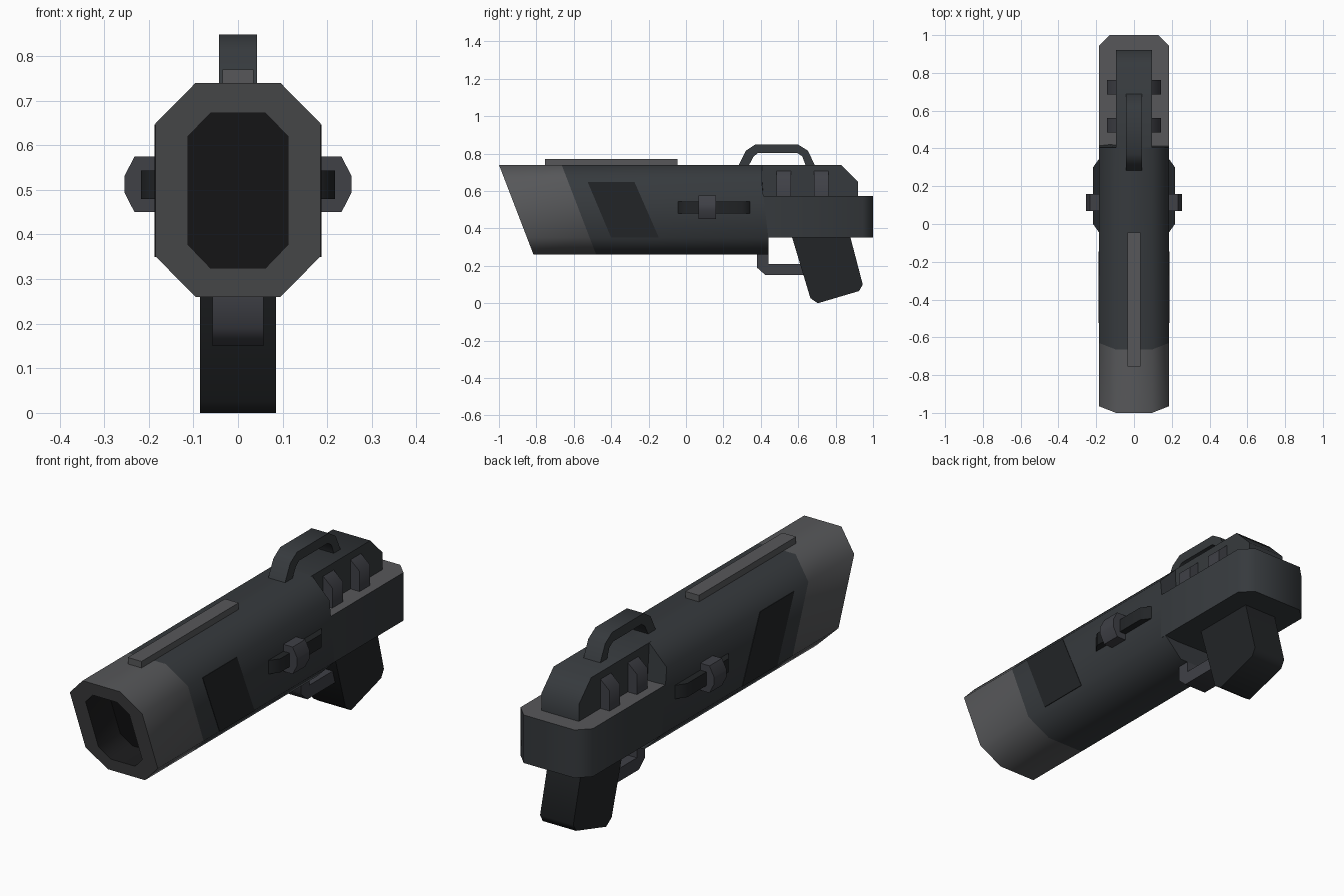
import bpy, bmesh, math

if "Cube" in bpy.data.objects:
    bpy.data.objects.remove(bpy.data.objects["Cube"])


def material(name, r, g, b):
    m = bpy.data.materials.new(name)
    m.diffuse_color = (r, g, b, 1)
    m.use_nodes = True
    m.node_tree.nodes["Principled BSDF"].inputs["Base Color"].default_value = m.diffuse_color
    return m


BODY = material("gunmetal", 0.037, 0.042, 0.047)
LIGHT = material("light_metal", 0.095, 0.097, 0.102)
DARK = material("dark_grip", 0.016, 0.018, 0.02)
BORE = material("bore_black", 0.012, 0.012, 0.013)
MID = material("mid_metal", 0.05, 0.052, 0.062)


def finish(name, bm, mat, mirror=False):
    bmesh.ops.recalc_face_normals(bm, faces=bm.faces)
    me = bpy.data.meshes.new(name)
    bm.to_mesh(me)
    bm.free()
    me.materials.append(mat)
    ob = bpy.data.objects.new(name, me)
    bpy.context.collection.objects.link(ob)
    bpy.ops.object.select_all(action='DESELECT')
    ob.select_set(True)
    bpy.context.view_layer.objects.active = ob
    bpy.ops.object.shade_smooth_by_angle(angle=math.radians(50))
    if mirror:
        ob.modifiers.new("mirror", 'MIRROR').use_mirror_merge = False
    return ob


def loft(name, rings, mat):
    """Skin consecutive rings of points and cap both ends."""
    bm = bmesh.new()
    vs = [[bm.verts.new(p) for p in r] for r in rings]
    n = len(vs[0])
    for a, b in zip(vs, vs[1:]):
        for i in range(n):
            j = (i + 1) % n
            bm.faces.new((a[i], a[j], b[j], b[i]))
    bm.faces.new(vs[0])
    bm.faces.new(vs[-1])
    return finish(name, bm, mat)


def prism(name, pts, axis, lo, hi, mat, mirror=False):
    """Extrude a 2D profile along one axis."""
    place = {'x': lambda a, b, t: (t, a, b),
             'y': lambda a, b, t: (a, t, b),
             'z': lambda a, b, t: (a, b, t)}[axis]
    bm = bmesh.new()
    face = bm.faces.new([bm.verts.new(place(a, b, lo)) for a, b in pts])
    ext = bmesh.ops.extrude_face_region(bm, geom=[face])
    for v in ext['geom']:
        if isinstance(v, bmesh.types.BMVert):
            v.co['xyz'.index(axis)] = hi
    return finish(name, bm, mat, mirror)


def octagon(w, wc, z0, z1, zc, y):
    """Chamfered section; the front cut leans back towards the bottom."""
    pts = [(wc, z1), (w, z1 - zc), (w, z0 + zc), (wc, z0)]
    pts += [(-a, b) for a, b in reversed(pts)]
    return [(a, y + (0.74 - b) * 0.385, b) for a, b in pts]


OUTER = (0.185, 0.095, 0.26, 0.74, 0.091)
INNER = (0.112, 0.062, 0.325, 0.672, 0.052)

# Barrel shell; the end sits inside the rear frame
front = octagon(*OUTER, -0.665)
rear = [(x, 0.405 if z > 0.5 else 0.44, z) for x, y, z in front]
loft("barrel", [front, rear], BODY)

# Lighter muzzle collar with a recessed bore
muzzle = loft("muzzle", [octagon(*OUTER, -0.665), octagon(*OUTER, -1.0),
                         octagon(*INNER, -1.0), octagon(*INNER, -0.84)], LIGHT)
muzzle.data.materials.append(BORE)
for p in muzzle.data.polygons:
    if all(abs(muzzle.data.vertices[v].co.x) < 0.12 and
           0.3 < muzzle.data.vertices[v].co.z < 0.7 for v in p.vertices):
        p.material_index = 1

# Flush side panels
prism("side_panel", [(-0.525, 0.647), (-0.275, 0.647), (-0.145, 0.35), (-0.40, 0.35)],
      'x', 0.178, 0.187, DARK, True)

# Rear frame with a light top ledge
frame = prism("rear_frame", [(-0.185, 0.41), (0.185, 0.41), (0.185, 0.945), (0.13, 1.0),
                             (-0.13, 1.0), (-0.185, 0.945)], 'z', 0.35, 0.572, BODY)
frame.data.materials.append(LIGHT)
for p in frame.data.polygons:
    if p.normal.z > 0.9:
        p.material_index = 1

# Narrow upper spine and the lugs beside it
prism("rear_spine", [(0.39, 0.56), (0.39, 0.74), (0.83, 0.74), (0.92, 0.65), (0.92, 0.56)],
      'x', -0.096, 0.096, BODY)
for i, y in enumerate((0.485, 0.685)):
    prism(f"spine_lug_{i + 1}", [(0.09, 0.565), (0.143, 0.565), (0.143, 0.665), (0.09, 0.712)],
          'y', y, y + 0.077, MID, True)

# Top carry handle
prism("top_handle", [(0.28, 0.735), (0.32, 0.815), (0.37, 0.848), (0.60, 0.848),
                     (0.652, 0.815), (0.69, 0.735), (0.64, 0.735), (0.622, 0.785),
                     (0.595, 0.803), (0.385, 0.803), (0.362, 0.785), (0.335, 0.735)],
      'x', -0.043, 0.043, BODY)

# Sight rail
prism("sight_rail", [(-0.755, 0.735), (-0.045, 0.735), (-0.045, 0.77), (-0.755, 0.77)],
      'x', -0.035, 0.035, LIGHT)

# Side slider tracks and knobs
prism("slider_track", [(0.18, -0.045), (0.187, -0.042), (0.217, 0.0), (0.217, 0.30),
                       (0.187, 0.342), (0.18, 0.345)], 'z', 0.48, 0.543, DARK, True)
prism("slider_knob", [(0.18, 0.575), (0.232, 0.575), (0.255, 0.53), (0.255, 0.495),
                      (0.232, 0.45), (0.18, 0.45)], 'y', 0.068, 0.16, MID, True)

# Trigger guard
prism("trigger_guard", [(0.38, 0.27), (0.38, 0.19), (0.425, 0.15), (0.66, 0.15),
                        (0.66, 0.21), (0.44, 0.21), (0.44, 0.27)],
      'x', -0.057, 0.057, MID)

# Grip
prism("grip", [(0.565, 0.36), (0.665, 0.027), (0.705, 0.0), (0.925, 0.065),
               (0.945, 0.10), (0.877, 0.36)], 'x', -0.085, 0.085, DARK)
